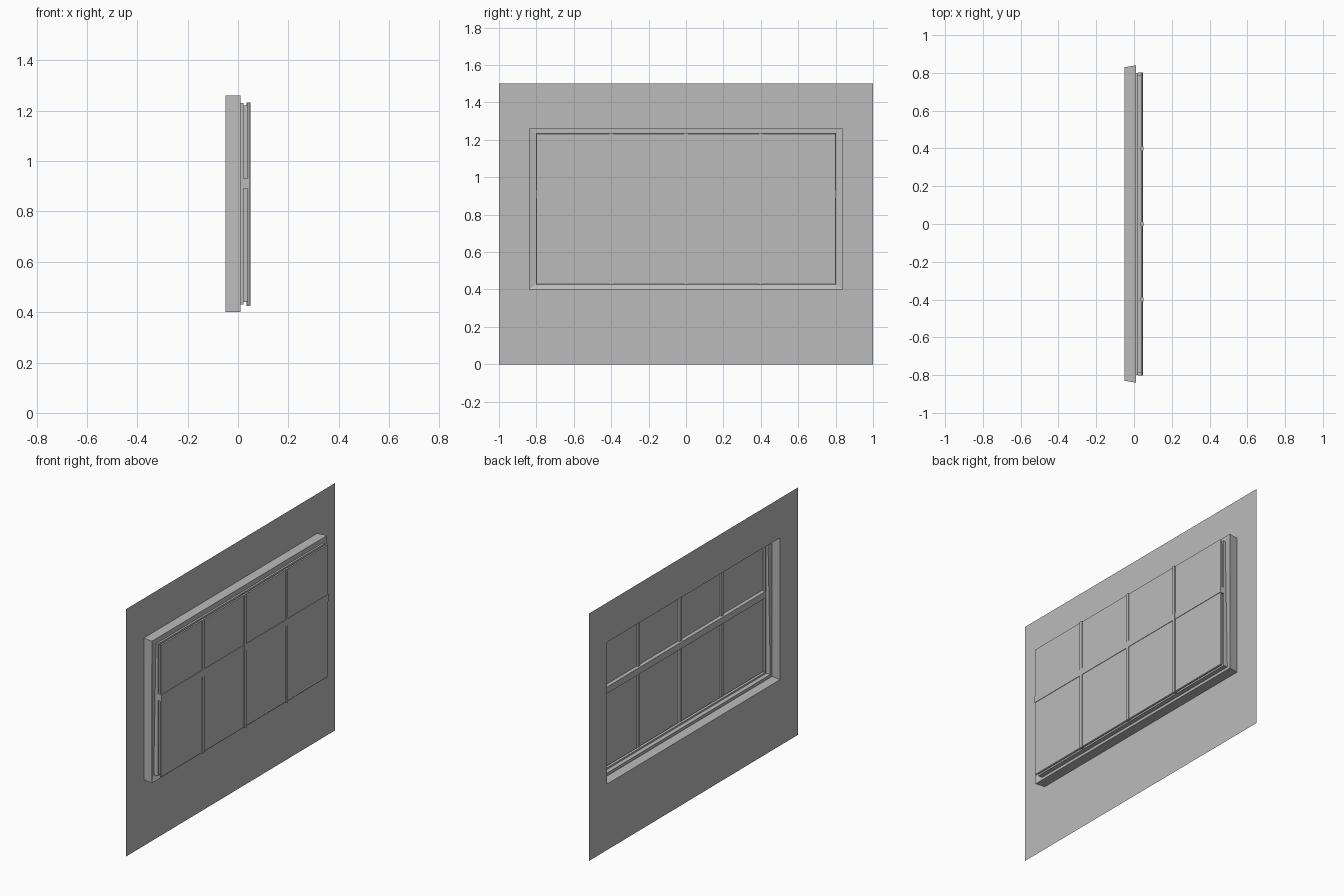
import bpy
import bmesh

cube = bpy.data.objects.get("Cube")
if cube:
    bpy.data.objects.remove(cube, do_unlink=True)

# One plain grey for everything
grey = bpy.data.materials.new("plain_grey")
grey.use_nodes = True
colour = (0.5, 0.5, 0.5, 1)
grey.diffuse_color = colour
grey.node_tree.nodes["Principled BSDF"].inputs["Base Color"].default_value = colour

MID = 0.83          # height of the window centre
HALF_Y, HALF_Z = 0.83, 0.43


def finish(name, bm):
    mesh = bpy.data.meshes.new(name)
    bm.to_mesh(mesh)
    bm.free()
    mesh.materials.append(grey)
    obj = bpy.data.objects.new(name, mesh)
    bpy.context.collection.objects.link(obj)
    return obj


def ring(x, half_y, low, high, low_x=None):
    """Corners of an upright rectangle; its bottom edge may lean."""
    low_x = x if low_x is None else low_x
    return [(low_x, -half_y, low), (low_x, half_y, low),
            (x, half_y, high), (x, -half_y, high)]


def centred(x, half_y, half_z, low_x=None):
    return ring(x, half_y, MID - half_z, MID + half_z, low_x)


def loft(name, rings, fill=False):
    """Join successive rectangles with strips of quads."""
    bm = bmesh.new()
    loops = [[bm.verts.new(p) for p in r] for r in rings]
    for a, b in zip(loops, loops[1:]):
        for i in range(4):
            j = (i + 1) % 4
            bm.faces.new((a[i], a[j], b[j], b[i]))
    if fill:
        bm.faces.new(loops[-1])
    return finish(name, bm)


def box(name, low, high):
    bm = bmesh.new()
    bmesh.ops.create_cube(bm, size=1)
    for v in bm.verts:
        v.co = [(a + b) / 2 + c * (b - a) for a, b, c in zip(low, high, v.co)]
    return finish(name, bm)


# Thin wall sheet with the window opening
opening = centred(-0.05, HALF_Y, HALF_Z)
loft("wall", [ring(-0.05, 1, 0, 1.5), opening])

# Slightly flared outer casing, its face, and the sloping sill
loft("window_casing", [opening,
                       centred(0.01, HALF_Y + 0.01, HALF_Z),
                       centred(0.01, 0.80, 0.40, low_x=-0.005)])

# Stepped sash
loft("sash", [centred(0.01, 0.80, 0.40, low_x=-0.005),
              centred(0.022, 0.80, 0.40),
              centred(0.022, 0.79, 0.39),
              centred(0.038, 0.79, 0.39),
              centred(0.038, 0.803, 0.403),
              centred(0.045, 0.80, 0.40)])

# Pane closing the sash
loft("pane", [centred(0.045, 0.80, 0.40)], fill=True)

# Vertical glazing bars
for i, y in enumerate((-0.4, 0, 0.4)):
    box(f"vertical_bar_{i + 1}", (0.034, y - 0.01, MID - 0.405),
        (0.05, y + 0.01, MID + 0.403))

# Horizontal meeting rail
box("meeting_rail", (0.022, -0.803, 0.89), (0.048, 0.803, 0.93))
